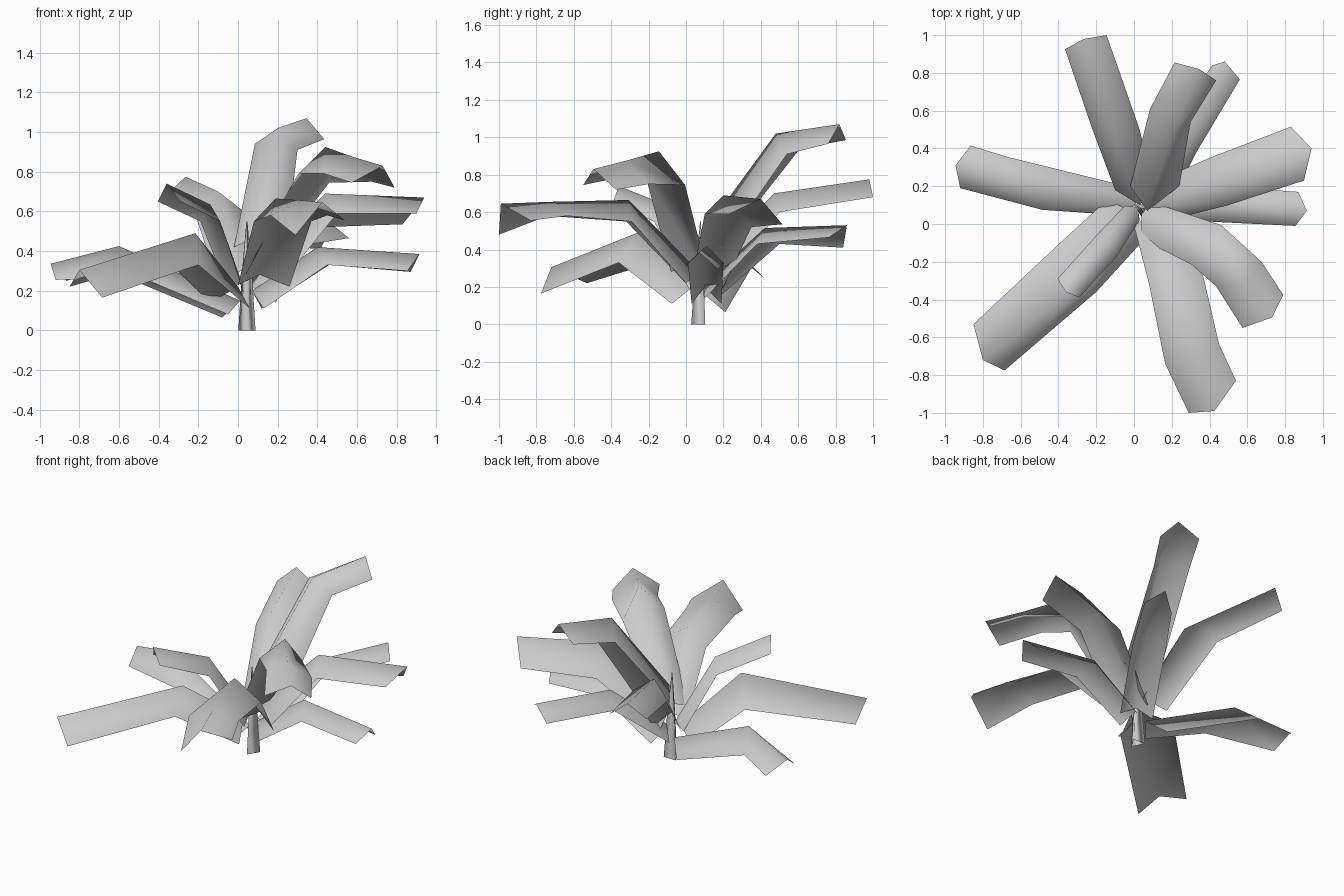
import bpy, bmesh, math

grey = bpy.data.materials.new("pale_grey")
grey.diffuse_color = (0.6, 0.6, 0.6, 1)


def finish(name, bm):
    mesh = bpy.data.meshes.new(name)
    bm.to_mesh(mesh)
    bm.free()
    mesh.materials.append(grey)
    for p in mesh.polygons:
        p.use_smooth = True
    ob = bpy.data.objects.new(name, mesh)
    bpy.context.collection.objects.link(ob)
    return ob


def leaf(name, *rows):
    """Folded sheet; each row is left edge, ridge, right edge, from base to tip."""
    bm = bmesh.new()
    grid = [[bm.verts.new(p) for p in row] for row in rows]
    for a, b in zip(grid, grid[1:]):
        for i in range(2):
            bm.faces.new((a[i], a[i + 1], b[i + 1], b[i]))
    bm.normal_update()
    # keep the upper side facing out
    if sum(f.normal.z for f in bm.faces) < 0:
        bmesh.ops.reverse_faces(bm, faces=bm.faces[:])
    finish(name, bm)


# back leaves
leaf("back_leaf",
     [(-.10, .18, .23), (.03, .10, .31), (.10, .20, .23)],
     [(-.22, .50, .60), (-.10, .47, .70), (.03, .50, .60)],
     [(-.365, .925, .68), (-.265, .98, .775), (-.145, 1.0, .68)])
leaf("tall_back_leaf",
     [(-.02, .20, .42), (.07, .07, .46), (.24, .20, .42)],
     [(.085, .61, .94), (.20, .48, 1.02), (.30, .54, .91)],
     [(.215, .855, .985), (.345, .82, 1.07), (.435, .76, .965)])
leaf("low_back_leaf",
     [(.00, .17, .14), (.07, .10, .22), (.19, .10, .14)],
     [(.17, .50, .43), (.25, .42, .515), (.33, .38, .43)],
     [(.415, .84, .41), (.48, .86, .53), (.56, .765, .465)])

# right leaves
leaf("upper_right_leaf",
     [(.06, .20, .20), (.06, .09, .30), (.22, .03, .24)],
     [(.40, .35, .52), (.44, .20, .69), (.50, .10, .59)],
     [(.83, .515, .535), (.94, .40, .67), (.90, .23, .59)])
leaf("lower_right_leaf",
     [(.12, .19, .11), (.07, .10, .20), (.13, .03, .11)],
     [(.46, .20, .33), (.40, .11, .42), (.45, .01, .33)],
     [(.87, .17, .295), (.915, .07, .385), (.855, -.01, .30)])

# front leaves
leaf("arched_leaf",
     [(.08, .12, .25), (.04, .06, .34), (.04, -.08, .28)],
     [(.46, -.005, .745), (.44, -.145, .925), (.305, -.215, .79)],
     [(.675, -.20, .75), (.58, -.32, .875), (.435, -.33, .79)],
     [(.79, -.375, .72), (.73, -.495, .83), (.575, -.55, .745)])
leaf("front_leaf",
     [(.26, .00, .22), (.11, .07, .28), (.00, -.01, .23)],
     [(.37, -.29, .55), (.19, -.305, .665), (.08, -.32, .55)],
     [(.45, -.635, .58), (.33, -.73, .655), (.165, -.74, .58)],
     [(.54, -.83, .555), (.425, -.99, .645), (.29, -1.0, .48)])

# left leaves
leaf("front_left_leaf",
     [(-.14, .13, .14), (.00, .06, .22), (.06, -.075, .11)],
     [(-.37, -.08, .36), (-.215, -.26, .49), (-.20, -.36, .33)],
     [(-.85, -.53, .22), (-.80, -.72, .305), (-.685, -.775, .165)])
leaf("small_upper_leaf",
     [(-.05, .095, .20), (.02, .09, .24), (.03, .02, .18)],
     [(-.19, -.05, .55), (-.14, -.10, .635), (-.09, -.17, .55)],
     [(-.405, -.29, .65), (-.36, -.36, .74), (-.29, -.39, .65)])
leaf("left_leaf",
     [(-.08, .21, .065), (.01, .11, .15), (-.05, .045, .08)],
     [(-.67, .355, .31), (-.60, .21, .425), (-.485, .075, .265)],
     [(-.865, .415, .25), (-.945, .31, .336), (-.92, .19, .255)])

# open three-sided stem running up into a thin shoot
bm = bmesh.new()
rings = []
for z, r in ((0, .05), (.28, .03), (.55, .003)):
    rings.append([bm.verts.new((.045 + r * math.cos(a), .078 + r * math.sin(a), z))
                  for a in (math.radians(d) for d in (30, 150, 270))])
for a, b in zip(rings, rings[1:]):
    for i in range(3):
        j = (i + 1) % 3
        bm.faces.new((a[i], a[j], b[j], b[i]))
finish("stem", bm)
